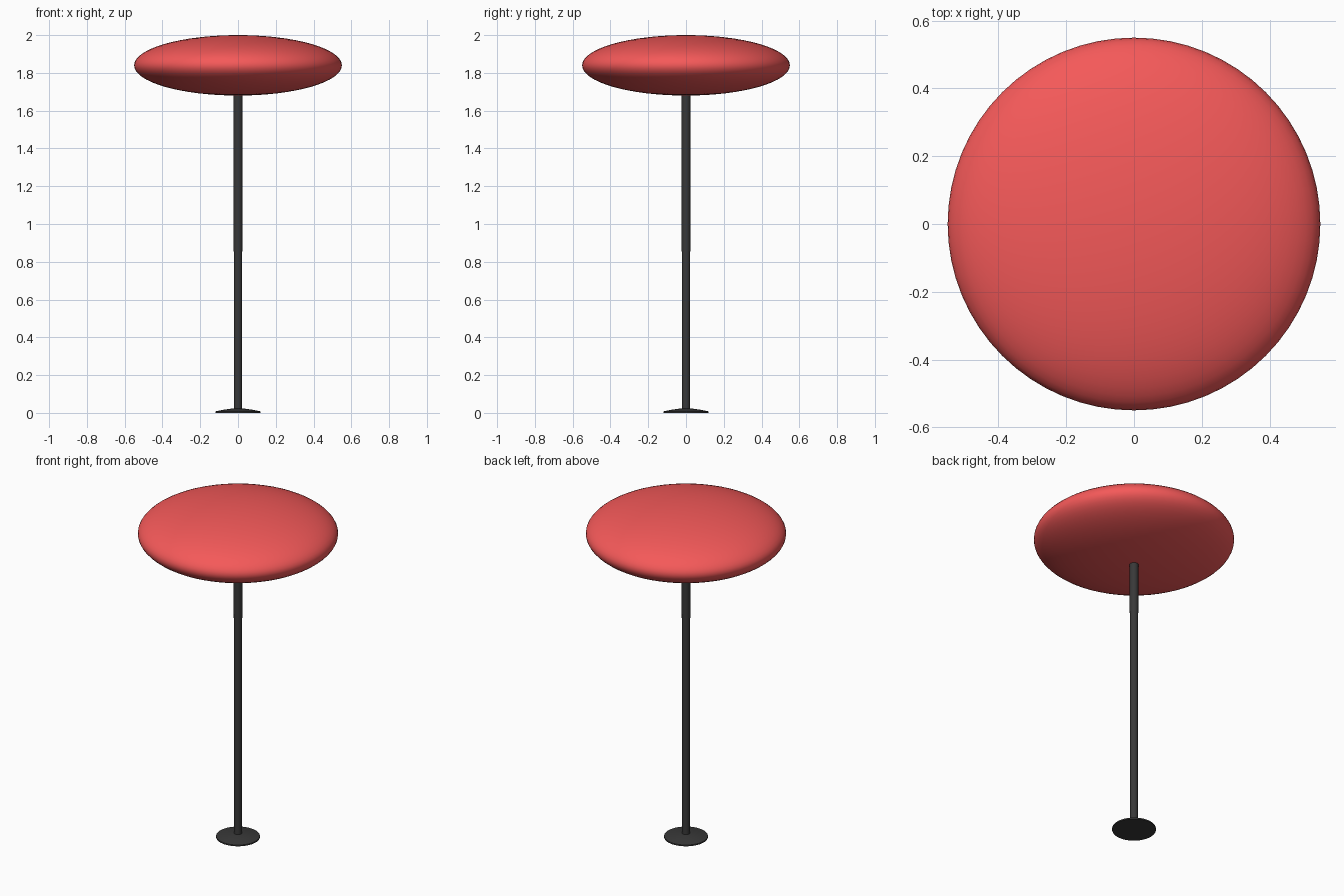
import bpy, math

if "Cube" in bpy.data.objects:
    bpy.data.objects.remove(bpy.data.objects["Cube"])

def material(name, color):
    m = bpy.data.materials.new(name)
    m.diffuse_color = color
    m.use_nodes = True
    m.node_tree.nodes["Principled BSDF"].inputs["Base Color"].default_value = m.diffuse_color
    return m

def lathe(name, profile, mat, steps=64, angle=30):
    # Revolve an (r, z) profile about z; points with r = 0 become poles
    verts, rings, faces = [], [], []
    for r, z in profile:
        n = 1 if r == 0 else steps
        rings.append(range(len(verts), len(verts) + n))
        verts += [(r * math.cos(math.tau * i / steps), r * math.sin(math.tau * i / steps), z)
                  for i in range(n)]
    for a, b in zip(rings, rings[1:]):
        for i in range(steps):
            j = (i + 1) % steps
            quad = [a[i % len(a)], a[j % len(a)], b[j % len(b)], b[i % len(b)]]
            faces.append(list(dict.fromkeys(quad)))
    mesh = bpy.data.meshes.new(name)
    mesh.from_pydata(verts, [], faces)
    mesh.materials.append(mat)
    ob = bpy.data.objects.new(name, mesh)
    bpy.context.collection.objects.link(ob)
    bpy.ops.object.select_all(action='DESELECT')
    ob.select_set(True)
    bpy.context.view_layer.objects.active = ob
    bpy.ops.object.shade_smooth_by_angle(angle=math.radians(angle))
    return ob

dark = material("dark_metal", (0.04, 0.04, 0.04, 1))
red = material("red_cushion", (0.91, 0.1, 0.1, 1))

# Flat foot with a gently sloped top
lathe("foot", [(0, 0), (0.12, 0), (0.12, 0.008), (0.08, 0.016), (0.024, 0.024), (0, 0.024)], dark)

# Slightly tapered post, ending just inside the top
lathe("post", [(0, 0.01), (0.021, 0.01), (0.024, 1.70), (0, 1.70)], dark, steps=32)

# Flattened ellipsoid top
N = 32
profile = [(0 if k in (0, N) else 0.55 * math.sin(math.pi * k / N),
            1.84 - 0.16 * math.cos(math.pi * k / N)) for k in range(N + 1)]
lathe("round_top", profile, red, angle=60)
